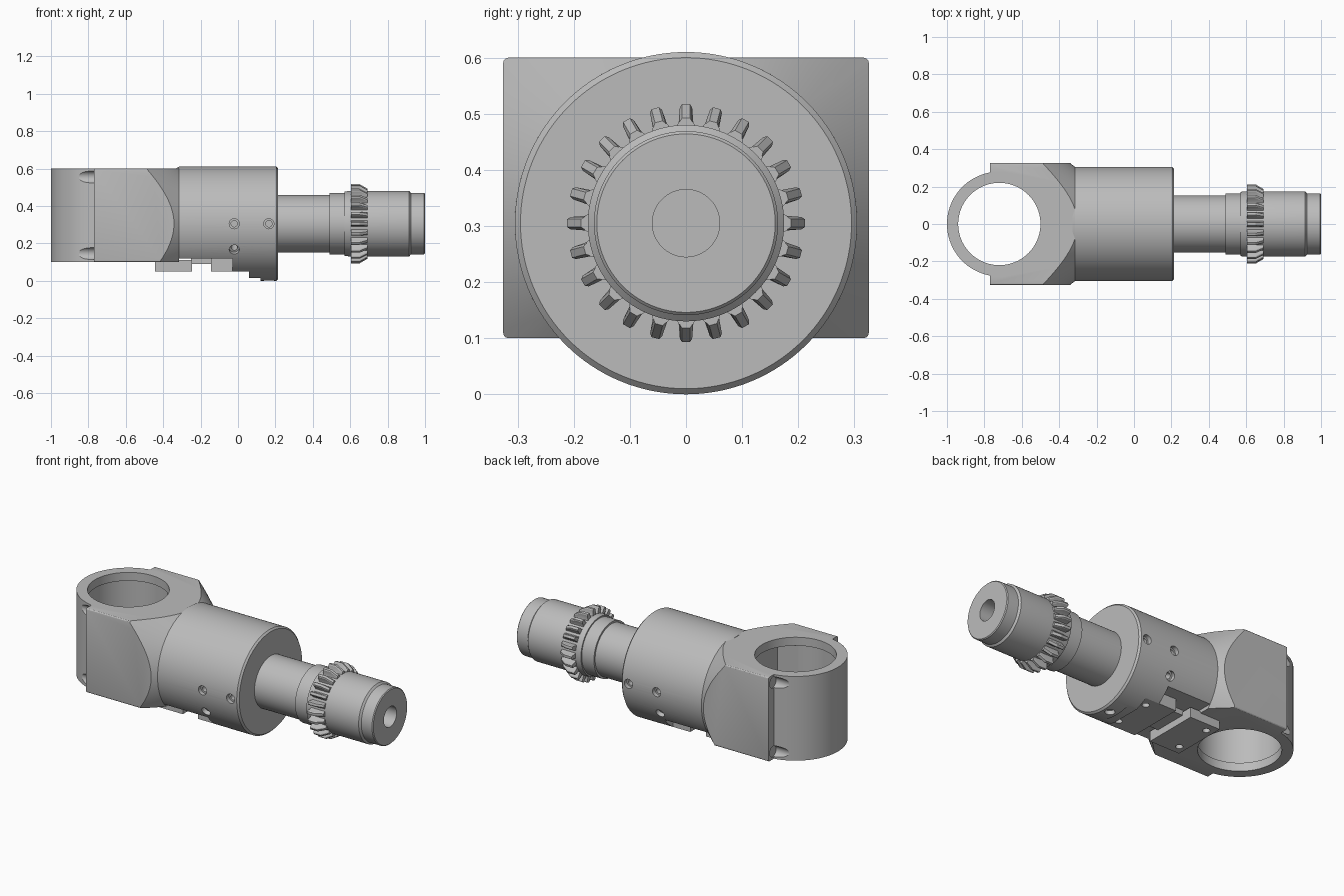
import bpy, bmesh
from math import sin, cos, pi, radians
from mathutils import Matrix, Vector

if "Cube" in bpy.data.objects:
    bpy.data.objects.remove(bpy.data.objects["Cube"])

AXIS_Z = 0.305
RING_X = -0.72

steel = bpy.data.materials.new("brushed steel grey")
steel.use_nodes = True
steel.diffuse_color = (0.5, 0.5, 0.5, 1)
steel.node_tree.nodes["Principled BSDF"].inputs["Base Color"].default_value = (0.5, 0.5, 0.5, 1)


def make(name, bm):
    bmesh.ops.recalc_face_normals(bm, faces=bm.faces)
    mesh = bpy.data.meshes.new(name)
    bm.to_mesh(mesh)
    bm.free()
    mesh.materials.append(steel)
    ob = bpy.data.objects.new(name, mesh)
    bpy.context.collection.objects.link(ob)
    return ob


def box(name, x, y, z, round_long_edges=0):
    """Box between (min, max) pairs, optionally rounded along x."""
    bm = bmesh.new()
    bmesh.ops.create_cube(bm, size=1)
    for v in bm.verts:
        v.co = [sum(r) / 2 + c * (r[1] - r[0]) for r, c in zip((x, y, z), v.co)]
    if round_long_edges:
        edges = [e for e in bm.edges
                 if abs(e.verts[0].co.x - e.verts[1].co.x) > 0.01]
        bmesh.ops.bevel(bm, geom=edges, offset=round_long_edges,
                        segments=3, profile=0.5, affect='EDGES')
    return make(name, bm)


def rod(name, start, end, radius, sides=32):
    """Cylinder between two points."""
    a, b = Vector(start), Vector(end)
    turn = (b - a).to_track_quat('Z', 'Y').to_matrix().to_4x4()
    bm = bmesh.new()
    bmesh.ops.create_cone(bm, cap_ends=True, segments=sides, radius1=radius,
                          radius2=radius, depth=(b - a).length,
                          matrix=Matrix.Translation((a + b) / 2) @ turn)
    return make(name, bm)


def lathe(name, profile, sides=96):
    """Turn (x, radius) points about the long axis."""
    bm = bmesh.new()
    vs = [bm.verts.new((x, 0, AXIS_Z + r)) for x, r in profile]
    edges = [bm.edges.new(p) for p in zip(vs, vs[1:])]
    bmesh.ops.spin(bm, geom=vs + edges, cent=(0, 0, AXIS_Z), axis=(1, 0, 0),
                   angle=2 * pi, steps=sides, use_merge=True)
    bmesh.ops.remove_doubles(bm, verts=bm.verts, dist=1e-5)
    return make(name, bm)


def combine(ob, other, operation='DIFFERENCE'):
    mod = ob.modifiers.new("cut", 'BOOLEAN')
    mod.operation, mod.object, mod.solver = operation, other, 'EXACT'
    bpy.context.view_layer.objects.active = ob
    bpy.ops.object.modifier_apply(modifier=mod.name)
    bpy.data.objects.remove(other)


def smooth(ob):
    bpy.ops.object.select_all(action='DESELECT')
    ob.select_set(True)
    bpy.context.view_layer.objects.active = ob
    bpy.ops.object.shade_smooth_by_angle(angle=radians(28))


# Head: block with a turned chamfer and a vertical clamp ring
head = box("head_block", (-0.77, -0.31), (-0.326, 0.326), (0.1, 0.6), 0.01)
combine(head, lathe("chamfer", [(-1.1, 0), (-1.1, 0.91), (-0.315, 0.305), (-0.315, 0)]),
        'INTERSECT')
combine(head, rod("ring", (RING_X, 0, 0.1), (RING_X, 0, 0.6), 0.28, 96), 'UNION')
combine(head, rod("bore", (RING_X, 0, 0), (RING_X, 0, 0.7), 0.22, 96))
combine(head, rod("bore_groove", (RING_X, 0, 0.15), (RING_X, 0, 0.55), 0.23, 96))
combine(head, box("bore_window", (-0.6, -0.46), (-0.2, 0.2), (0.15, 0.55)))
# Bolt pockets at the shoulders
for side in (-1, 1):
    for z in (0.145, 0.555):
        combine(head, rod("pocket", (-0.9, side * 0.28, z), (-0.765, side * 0.28, z), 0.033))

# Body: chamfered barrel with stepped underside
body = lathe("body_barrel", [(-0.33, 0), (-0.33, 0.297), (-0.315, 0.305), (0.205, 0.305),
                             (0.215, 0.295), (0.215, 0)], 128)
for x0, x1, top in ((-0.4, -0.03, 0.12), (-0.04, 0.06, 0.05), (0.05, 0.12, 0.015)):
    combine(body, box("step", (x0, x1), (-0.4, 0.4), (-0.1, top)))


def drill(ob, x, angle):
    """Countersunk hole pointing at the axis."""
    d = Vector((0, cos(angle), sin(angle)))
    c = Vector((x, 0, AXIS_Z))
    combine(ob, rod("sink", c + d * 0.28, c + d * 0.35, 0.027))
    combine(ob, rod("hole", c + d * 0.2, c + d * 0.35, 0.017))


for x, degrees in ((-0.02, 0), (-0.02, -27), (0.165, 0)):
    drill(body, x, radians(degrees))
    drill(body, x, radians(180 - degrees))
drill(body, 0.165, radians(-90))

# Underside mounting pads and the web between them
rear_pad = box("rear_mounting_pad", (-0.445, -0.247), (-0.165, 0.165), (0.05, 0.11))
front_pad = box("front_mounting_pad", (-0.145, -0.025), (-0.167, 0.167), (0.05, 0.13))
web = box("pad_web", (-0.25, -0.14), (-0.1, 0.1), (0.09, 0.13))
for side in (-1, 1):
    y = side * 0.11
    combine(rear_pad, rod("hole", (-0.4, y, 0), (-0.4, y, 0.09), 0.02))
    combine(body, rod("hole", (0.013, y, 0), (0.013, y, 0.12), 0.02))

# Stepped shaft with a blind centre hole
shaft = lathe("shaft", [(0.2, 0), (0.2, 0.153), (0.49, 0.153), (0.49, 0.164), (0.57, 0.164),
                        (0.57, 0.172), (0.6, 0.175), (0.915, 0.175), (0.925, 0.164),
                        (0.995, 0.164), (1.0, 0.159), (1.0, 0.06), (0.88, 0.06), (0.88, 0)])

# Bevel gear teeth
TEETH = 24
bm = bmesh.new()
for i in range(TEETH):
    turn = Matrix.Rotation(2 * pi * i / TEETH, 3, 'X')
    sections = []
    for x, tip in ((0.603, 0.212), (0.65, 0.212), (0.693, 0.187)):
        half = [(0.019, 0.168), (0.013, 0.18), (0.011, tip - 0.006), (0.007, tip)]
        outline = half + [(-w, r) for w, r in reversed(half)]
        sections.append([bm.verts.new(turn @ Vector((x, w, r)) + Vector((0, 0, AXIS_Z)))
                         for w, r in outline])
    for a, b in zip(sections, sections[1:]):
        for j in range(len(a)):
            k = (j + 1) % len(a)
            bm.faces.new((a[j], a[k], b[k], b[j]))
    bm.faces.new(sections[0])
    bm.faces.new(sections[-1])
gear = make("gear_teeth", bm)

for part in (head, body, rear_pad, front_pad, web, shaft, gear):
    smooth(part)
